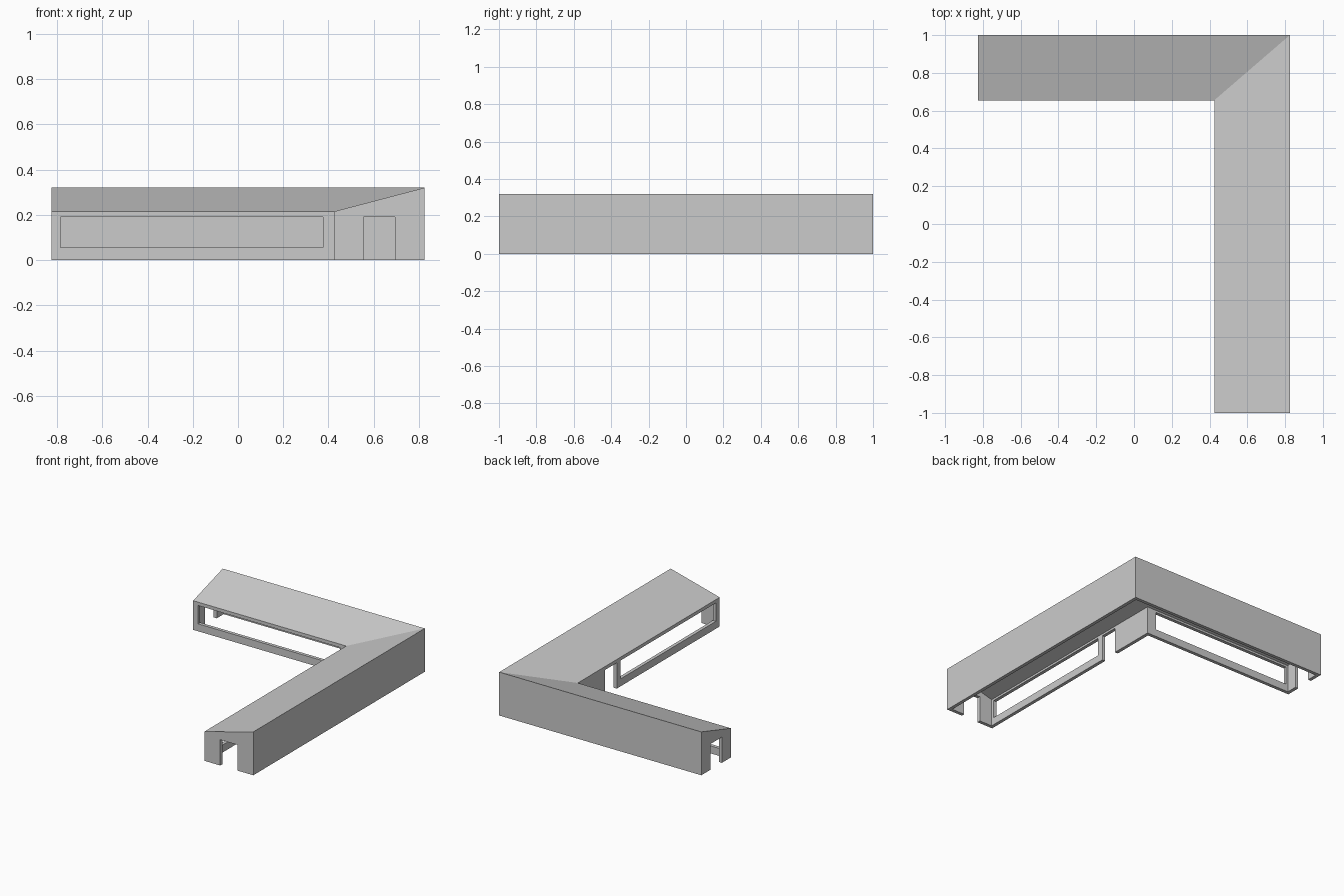
import bpy
import bmesh
from mathutils import Matrix, Vector

if "Cube" in bpy.data.objects:
    bpy.data.objects.remove(bpy.data.objects["Cube"], do_unlink=True)

# Plan and section sizes
X_OUT, X_IN = 0.825, 0.425
Y_OUT, Y_IN = 1.0, 0.655
EAVE, RIDGE, HEAD, SILL = 0.215, 0.32, 0.19, 0.055
WALL, ROOF = 0.025, 0.015

grey = bpy.data.materials.new("light_grey")
grey.use_nodes = True
grey.diffuse_color = (0.6, 0.6, 0.6, 1)
grey.node_tree.nodes["Principled BSDF"].inputs["Base Color"].default_value = (0.6, 0.6, 0.6, 1)


def add_object(name, bm):
    bmesh.ops.recalc_face_normals(bm, faces=bm.faces)
    mesh = bpy.data.meshes.new(name)
    bm.to_mesh(mesh)
    bm.free()
    mesh.materials.append(grey)
    obj = bpy.data.objects.new(name, mesh)
    bpy.context.scene.collection.objects.link(obj)
    return obj


def mitred_wings(name, inset, base, low, high):
    """Sweep a single-pitch section along both wings, mitred at the corner."""
    xi, xo, yi, yo = X_IN + inset, X_OUT - inset, Y_IN + inset, Y_OUT - inset
    end_x, end_y = -X_OUT + inset, -Y_OUT + inset
    stations = [((end_x, yi), (end_x, yo)),
                ((xi, yi), (xo, yo)),
                ((xi, end_y), (xo, end_y))]
    bm = bmesh.new()
    rings = []
    for inner, outer in stations:
        section = [(*inner, base), (*outer, base), (*outer, high), (*inner, low)]
        rings.append([bm.verts.new(p) for p in section])
    for a, b in zip(rings, rings[1:]):
        for i in range(4):
            j = (i + 1) % 4
            bm.faces.new((a[i], a[j], b[j], b[i]))
    bm.faces.new(rings[0])
    bm.faces.new(rings[-1])
    return add_object(name, bm)


def box(name, low, high):
    low, high = Vector(low), Vector(high)
    bm = bmesh.new()
    bmesh.ops.create_cube(bm, size=1, matrix=Matrix.Translation((low + high) / 2)
                          @ Matrix.Diagonal((*(high - low), 1)))
    return add_object(name, bm)


# Outer shell and the room space hollowed from below
building = mitred_wings("building_shell", 0, 0, EAVE, RIDGE)
D = 0.05
cutters = [
    mitred_wings("room_cutter", WALL, -D, EAVE - ROOF + 0.005, RIDGE - ROOF - 0.005),
    # Long courtyard windows
    box("back_window_cutter", (-0.785, Y_IN - D, SILL), (0.375, Y_IN + D, HEAD)),
    box("side_window_cutter", (X_IN - D, -0.955, SILL), (X_IN + D, 0.155, HEAD)),
    # Doorways in the wing ends and beside the inner corner
    box("front_door_cutter", (0.555, -Y_OUT - D, -D), (0.695, -Y_OUT + D, HEAD)),
    box("end_door_cutter", (-X_OUT - D, 0.76, -D), (-X_OUT + D, 0.895, HEAD)),
    box("court_door_cutter", (X_IN - D, 0.2, -D), (X_IN + D, 0.335, HEAD)),
]
for cutter in cutters:
    cutter.hide_render = True
    mod = building.modifiers.new(cutter.name, "BOOLEAN")
    mod.operation = "DIFFERENCE"
    mod.solver = "EXACT"
    mod.object = cutter

# Bake the cuts and discard the cutters
depsgraph = bpy.context.evaluated_depsgraph_get()
cut_mesh = bpy.data.meshes.new_from_object(building.evaluated_get(depsgraph))
building.modifiers.clear()
building.data = cut_mesh
for cutter in cutters:
    bpy.data.objects.remove(cutter, do_unlink=True)
